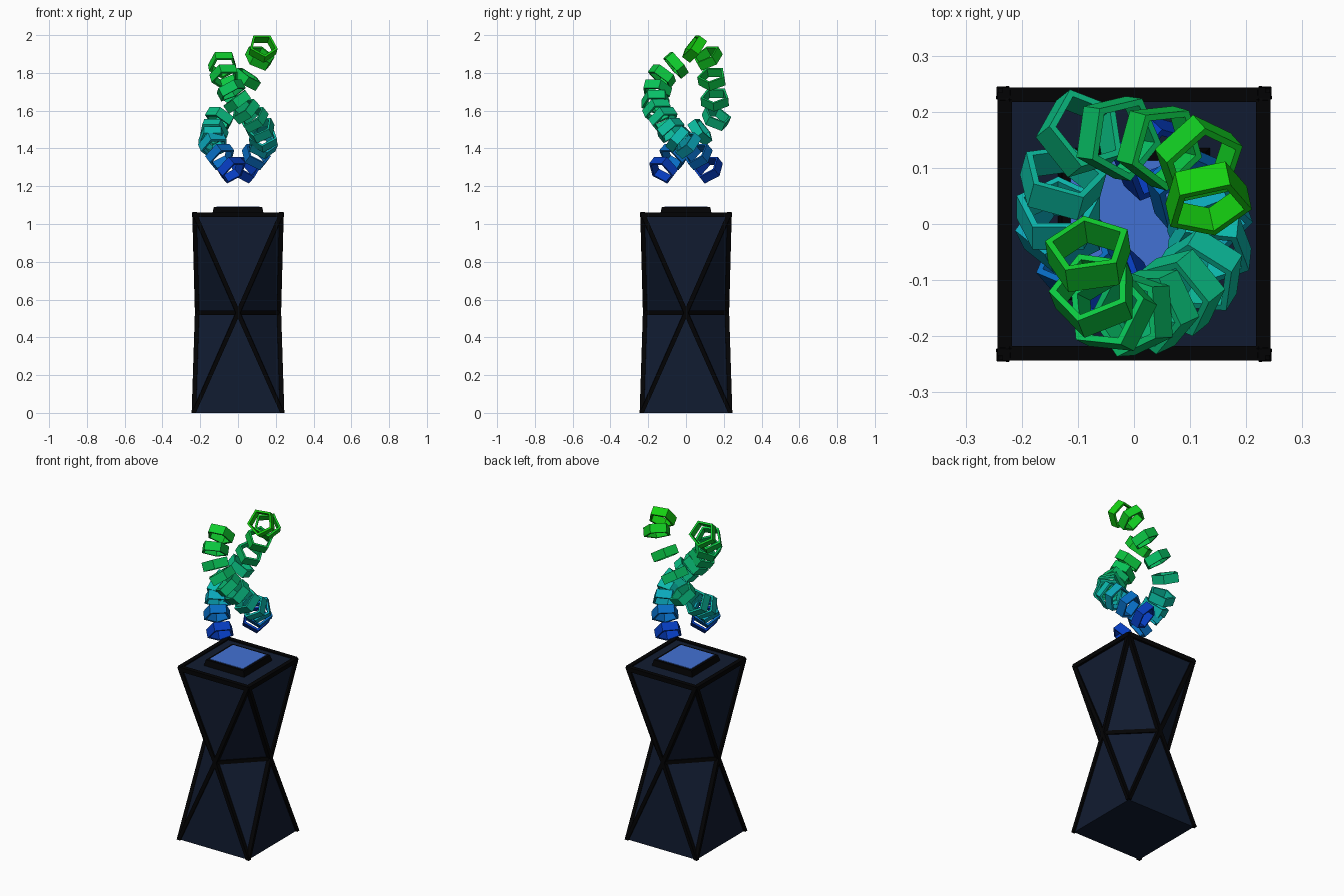
import bpy, bmesh, math
from mathutils import Vector, Matrix

if "Cube" in bpy.data.objects:
    bpy.data.objects.remove(bpy.data.objects["Cube"])


def material(name, rgb):
    m = bpy.data.materials.new(name)
    m.diffuse_color = [(c / 255) ** 2.2 for c in rgb] + [1]
    m.use_nodes = True
    m.node_tree.nodes["Principled BSDF"].inputs["Base Color"].default_value = m.diffuse_color
    return m


def finish(bm, name, mat):
    bmesh.ops.recalc_face_normals(bm, faces=bm.faces)
    me = bpy.data.meshes.new(name)
    bm.to_mesh(me)
    bm.free()
    me.materials.append(mat)
    ob = bpy.data.objects.new(name, me)
    bpy.context.collection.objects.link(ob)
    return ob


navy = material("navy", (24, 33, 52))
black = material("black", (10, 10, 12))
blue = material("panel_blue", (68, 112, 210))

# Faceted pedestal: square ends, waist square turned by 45 degrees
def loop(radius, z, offset):
    return [Vector((radius * math.cos(math.radians(offset + 90 * i)),
                    radius * math.sin(math.radians(offset + 90 * i)), z)) for i in range(4)]


bottom = loop(0.233 * math.sqrt(2), 0.0, 45)
waist = loop(0.216, 0.53, 0)
top = loop(0.23 * math.sqrt(2), 1.055, 45)
bm = bmesh.new()
vb, vw, vt = ([bm.verts.new(p) for p in ring] for ring in (bottom, waist, top))
bm.faces.new(vb)
bm.faces.new(vt)
for i in range(4):
    j = (i + 1) % 4
    for end in (vb, vt):
        bm.faces.new((end[i], end[i - 1], vw[i]))
        bm.faces.new((vw[i], vw[j], end[i]))
finish(bm, "pedestal_body", navy)

# Black trim beams along the pedestal edges
bm = bmesh.new()


def beam(a, b, w=0.023):
    d = b - a
    rot = d.to_track_quat('Z', 'Y').to_matrix().to_4x4()
    mat = Matrix.Translation((a + b) / 2) @ rot @ Matrix.Diagonal((w, w, d.length + 0.008, 1))
    bmesh.ops.create_cube(bm, size=1, matrix=mat)


drop = Vector((0, 0, -0.006))
for i in range(4):
    j = (i + 1) % 4
    beam(waist[i], waist[j])
    beam(top[i] + drop, top[j] + drop, 0.026)
    for end in (bottom, top):
        beam(end[i], waist[i])
        beam(end[i], waist[j])
for v in bm.verts:
    v.co.z = min(max(v.co.z, 0), 1.065)
finish(bm, "pedestal_trim", black)


# Raised emitter frame and its blue panel
def slab(name, half_low, half_high, z0, z1, mat):
    bm = bmesh.new()
    bmesh.ops.create_cone(bm, cap_ends=True, segments=4,
                          radius1=half_low * math.sqrt(2), radius2=half_high * math.sqrt(2),
                          depth=z1 - z0, matrix=Matrix.Translation((0, 0, (z0 + z1) / 2))
                          @ Matrix.Rotation(math.radians(45), 4, 'Z'))
    finish(bm, name, mat)


slab("emitter_frame", 0.137, 0.128, 1.05, 1.09, black)
slab("emitter_panel", 0.113, 0.113, 1.07, 1.093, blue)

# Colour ramp by height, blue to green
RAMP = [(1.27, (14, 50, 190)), (1.37, (16, 115, 195)), (1.44, (20, 185, 180)),
        (1.56, (18, 190, 130)), (1.72, (16, 195, 85)), (1.95, (28, 208, 18))]


def ramp(z):
    for (z0, c0), (z1, c1) in zip(RAMP, RAMP[1:]):
        if z <= z1:
            t = max(0, (z - z0) / (z1 - z0))
            return [a + (b - a) * t for a, b in zip(c0, c1)]
    return RAMP[-1][1]


# Pentagonal band whose axis follows the spiral
def band(name, centre, axis, r=0.078, wall=0.014, width=0.052):
    axis = axis.normalized()
    up = Vector((0, 0, 1))
    up = (up - axis * up.dot(axis)).normalized()
    side = axis.cross(up)
    bm = bmesh.new()
    rows = []
    for rad, h in ((r, -1), (r, 1), (r - wall, 1), (r - wall, -1)):
        rows.append([bm.verts.new(centre + axis * (h * width / 2)
                     + side * (rad * math.sin(k * math.tau / 5))
                     - up * (rad * math.cos(k * math.tau / 5))) for k in range(5)])
    for a, b in zip(rows, rows[1:] + rows[:1]):
        for k in range(5):
            n = (k + 1) % 5
            bm.faces.new((a[k], a[n], b[n], b[k]))
    finish(bm, name, material(name + "_colour", ramp(centre.z)))


# Two intertwined strands sharing a mirrored start
start = [(0.035, 0.12, 1.29), (0.095, 0.065, 1.36), (0.13, 0.01, 1.42)]
strand_a = start + [(0.135, -0.04, 1.455), (0.12, -0.085, 1.5), (0.085, -0.12, 1.555),
                    (0.04, -0.15, 1.6), (0.0, -0.16, 1.65), (-0.04, -0.155, 1.71),
                    (-0.07, -0.125, 1.785), (-0.08, -0.055, 1.845)]
strand_b = [(-x, -y, z) for x, y, z in start] + [
    (-0.135, 0.015, 1.45), (-0.13, 0.075, 1.49), (-0.095, 0.16, 1.56),
    (-0.03, 0.155, 1.66), (0.045, 0.14, 1.77), (0.115, 0.115, 1.88), (0.13, 0.045, 1.932)]
for label, pts in (("a", strand_a), ("b", strand_b)):
    pts = [Vector(p) for p in pts]
    for i, p in enumerate(pts):
        tangent = pts[min(i + 1, len(pts) - 1)] - pts[max(i - 1, 0)]
        band(f"spiral_{label}_ring_{i + 1}", p, tangent)
